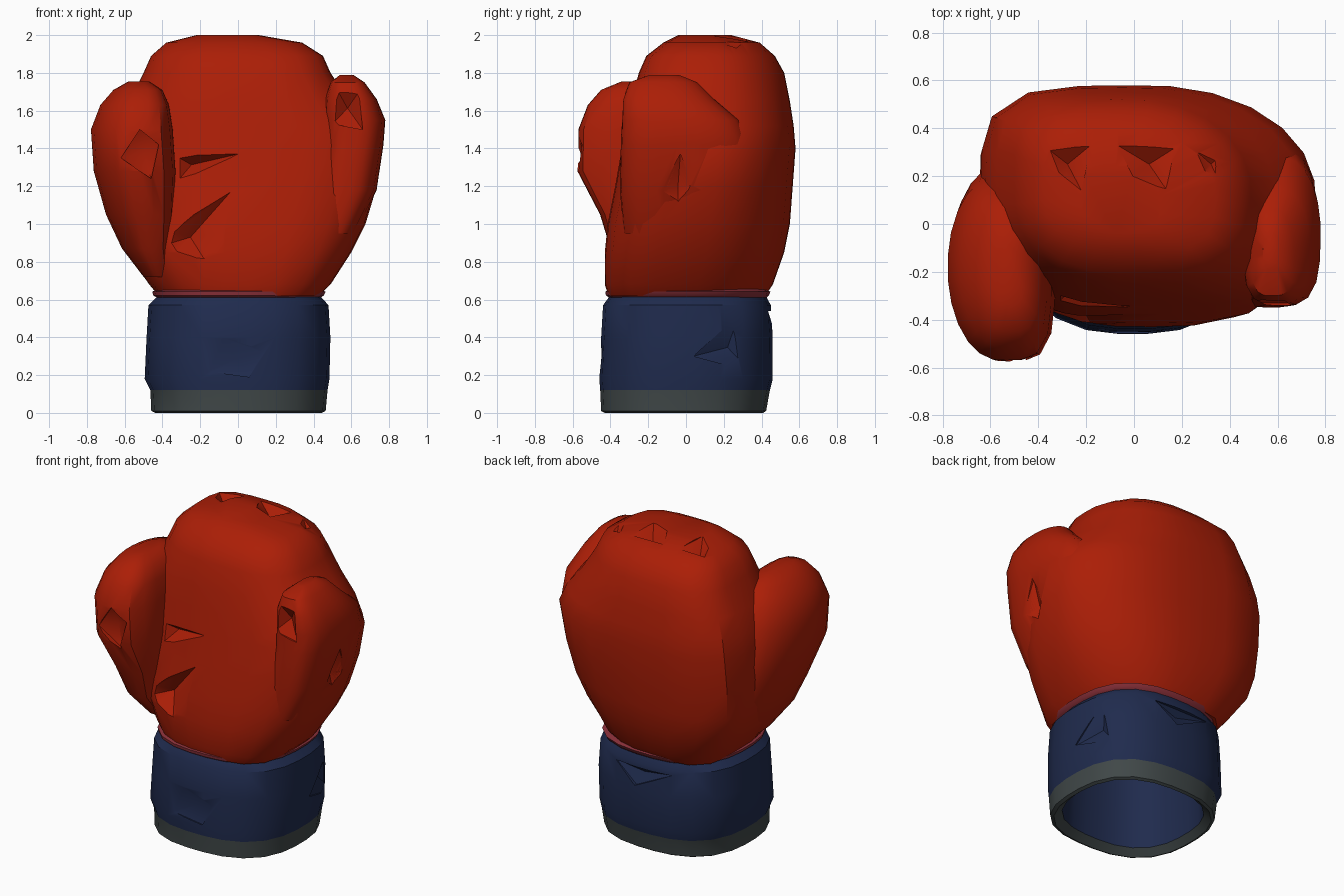
import bpy, bmesh, math
from mathutils import Vector

cube = bpy.data.objects.get("Cube")
if cube:
    bpy.data.objects.remove(cube, do_unlink=True)


def material(name, rgb):
    m = bpy.data.materials.new(name)
    m.use_nodes = True
    m.diffuse_color = (*rgb, 1)
    bsdf = next(n for n in m.node_tree.nodes if n.type == 'BSDF_PRINCIPLED')
    bsdf.inputs["Base Color"].default_value = (*rgb, 1)
    bsdf.inputs["Roughness"].default_value = 0.7
    return m


RED = material("red leather", (0.41, 0.013, 0.002))
BLUE = material("navy cuff", (0.014, 0.024, 0.075))
GREY = material("grey trim", (0.052, 0.065, 0.066))
MAROON = material("maroon seam", (0.26, 0.03, 0.042))


def add_object(name, bm, mats):
    bmesh.ops.recalc_face_normals(bm, faces=bm.faces[:])
    mesh = bpy.data.meshes.new(name)
    bm.to_mesh(mesh)
    bm.free()
    for m in mats:
        mesh.materials.append(m)
    ob = bpy.data.objects.new(name, mesh)
    bpy.context.collection.objects.link(ob)
    return ob


def loft(name, rings, powers, mats, sides=24, rule=None):
    """Skin rounded-box sections (z, x0, x1, y0, y1); one corner power per
    quadrant: left-back, right-back, right-front, left-front of the model."""
    bm = bmesh.new()
    loops = []
    for z, x0, x1, y0, y1 in rings:
        loop = []
        for i in range(sides):
            a = 2 * math.pi * (i + 0.5) / sides
            p = powers[i * 4 // sides]
            c, s = math.cos(a), math.sin(a)
            r = (abs(c) ** p + abs(s) ** p) ** (-1 / p)
            loop.append(bm.verts.new(((x0 + x1) / 2 + c * r * (x1 - x0) / 2,
                                      (y0 + y1) / 2 + s * r * (y1 - y0) / 2, z)))
        loops.append(loop)
    for a, b in zip(loops, loops[1:]):
        for i in range(sides):
            j = (i + 1) % sides
            bm.faces.new((a[i], a[j], b[j], b[i]))
    bm.faces.new(loops[0])
    bm.faces.new(loops[-1])
    if rule:
        for f in bm.faces:
            f.material_index = rule(f.calc_center_median())
    return add_object(name, bm, mats)


def dent(target, outline, inward, depth):
    """Press a faceted hollow into the target below a convex outline."""
    pts = [Vector(p) for p in outline]
    inward = Vector(inward)
    centre = sum(pts, Vector()) / len(pts)
    bm = bmesh.new()
    for p in pts:
        bm.verts.new(p - inward * 0.15)
        bm.verts.new(p)
    bm.verts.new(centre + inward * depth)
    bmesh.ops.convex_hull(bm, input=bm.verts[:])
    cutter = add_object("dent_cutter", bm, [target.data.materials[0]])
    cutter.hide_render = True
    mod = target.modifiers.new("dent", 'BOOLEAN')
    mod.operation = 'DIFFERENCE'
    mod.object = cutter
    mod.solver = 'EXACT'
    bpy.context.view_layer.objects.active = target
    bpy.ops.object.modifier_apply(modifier=mod.name)
    bpy.data.objects.remove(cutter, do_unlink=True)


def smooth(ob, degrees):
    bpy.ops.object.select_all(action='DESELECT')
    ob.select_set(True)
    bpy.context.view_layer.objects.active = ob
    bpy.ops.object.shade_smooth_by_angle(angle=math.radians(degrees))


# Main padded mitt, full at the sides and narrowing to the knuckles
mitt = loft("mitt", [
    (0.62, -.42, .43, -.41, .42), (0.68, -.47, .49, -.43, .46),
    (0.85, -.59, .60, -.43, .52), (1.0, -.63, .675, -.415, .55),
    (1.2, -.645, .735, -.375, .565), (1.4, -.64, .76, -.34, .58),
    (1.52, -.62, .70, -.315, .57), (1.65, -.575, .59, -.29, .55),
    (1.8, -.50, .49, -.25, .52), (1.89, -.46, .45, -.21, .47),
    (1.96, -.38, .34, -.12, .39), (2.0, -.22, .11, -.04, .24)],
    (2.05, 4.2, 2.4, 3.6), [RED])

# Thumb, bulging forward on the right side
thumb = loft("thumb", [
    (0.72, -.50, -.36, -.28, .15), (0.87, -.615, -.36, -.40, .24),
    (1.05, -.70, -.34, -.455, .27), (1.28, -.765, -.33, -.575, .25),
    (1.5, -.78, -.345, -.57, .20), (1.63, -.73, -.365, -.52, .14),
    (1.71, -.66, -.40, -.45, .07), (1.755, -.58, -.47, -.34, -.08)],
    (2.8, 2.1, 2.0, 4), [RED])

# Opposite side pad, flush with the back and standing free at the top
side_pad = loft("side_pad", [
    (0.95, .35, .62, -.33, .2), (1.18, .42, .735, -.35, .3),
    (1.42, .45, .77, -.345, .34), (1.55, .45, .78, -.34, .28),
    (1.66, .46, .735, -.335, .15), (1.75, .49, .67, -.30, .06),
    (1.79, .54, .61, -.19, -.04)], (2.1, 2.8, 3.5, 3.2), [RED])

# Hollow cuff with a trimmed rim
cuff = loft("cuff", [
    (0.625, -.42, .43, -.40, .42), (0.57, -.475, .48, -.44, .45),
    (0.4, -.485, .49, -.45, .46), (0.18, -.495, .485, -.46, .46),
    (0.12, -.465, .475, -.455, .445), (0.01, -.46, .465, -.45, .425),
    (0.0, -.44, .445, -.43, .41), (0.04, -.40, .40, -.385, .365),
    (0.5, -.38, .38, -.365, .355)], (2.6,) * 4, [BLUE, GREY],
    rule=lambda c: 1 if c.z < 0.12 else 0)

# Piping where mitt and cuff meet
seam = loft("seam", [
    (0.605, -.42, .43, -.40, .42), (0.622, -.45, .455, -.425, .44),
    (0.642, -.455, .465, -.428, .448), (0.656, -.42, .43, -.40, .42)],
    (2.6,) * 4, [MAROON])

# Palm folds and creases beside the thumb
dent(mitt, [(-.38, -.35, 1.39), (-.36, -.375, 1.18), (.0, -.345, 1.37)], (0, 1, 0), .1)
dent(mitt, [(-.45, -.42, .87), (-.38, -.43, .8), (-.17, -.43, .8),
            (-.08, -.42, .95), (-.03, -.385, 1.18), (-.4, -.41, .98)], (0, 1, 0), .12)

# Crumpled knuckle line across the top
for x, half in ((-.28, .1), (.06, .13), (.32, .09)):
    dent(mitt, [(x - half, .33, 1.98), (x + half, .33, 1.98),
                (x + half * .6, .14, 2.0), (x - half * .5, .2, 2.0)], (0, 0, -1), .07)

# Diamond hollow on the side pad, small facets on the inner lobes
for pad in (mitt, side_pad):
    dent(pad, [(.75, -.03, 1.37), (.75, .04, 1.2), (.72, -.04, 1.06),
               (.74, -.14, 1.17)], (-1, 0, 0), .05)
dent(side_pad, [(.52, -.33, 1.72), (.64, -.33, 1.7), (.66, -.33, 1.5),
                (.5, -.33, 1.53)], (0, 1, 0), .06)
dent(thumb, [(-.62, -.55, 1.35), (-.52, -.56, 1.5), (-.42, -.54, 1.42),
             (-.46, -.54, 1.24)], (0, 1, 0), .04)

# Wrinkles in the cuff
dent(cuff, [(-.16, -.45, .22), (-.08, -.45, .4), (.14, -.45, .33),
            (.06, -.45, .19)], (0, 1, 0), .04)
dent(cuff, [(.48, .04, .3), (.46, .28, .52), (.44, .34, .22)], (-1, 0, 0), .04)
dent(cuff, [(-.2, .43, .54), (.2, .43, .54), (.05, .44, .42)], (0, -1, 0), .03)

for part in (mitt, thumb, side_pad):
    smooth(part, 38)
for part in (cuff, seam):
    smooth(part, 35)
